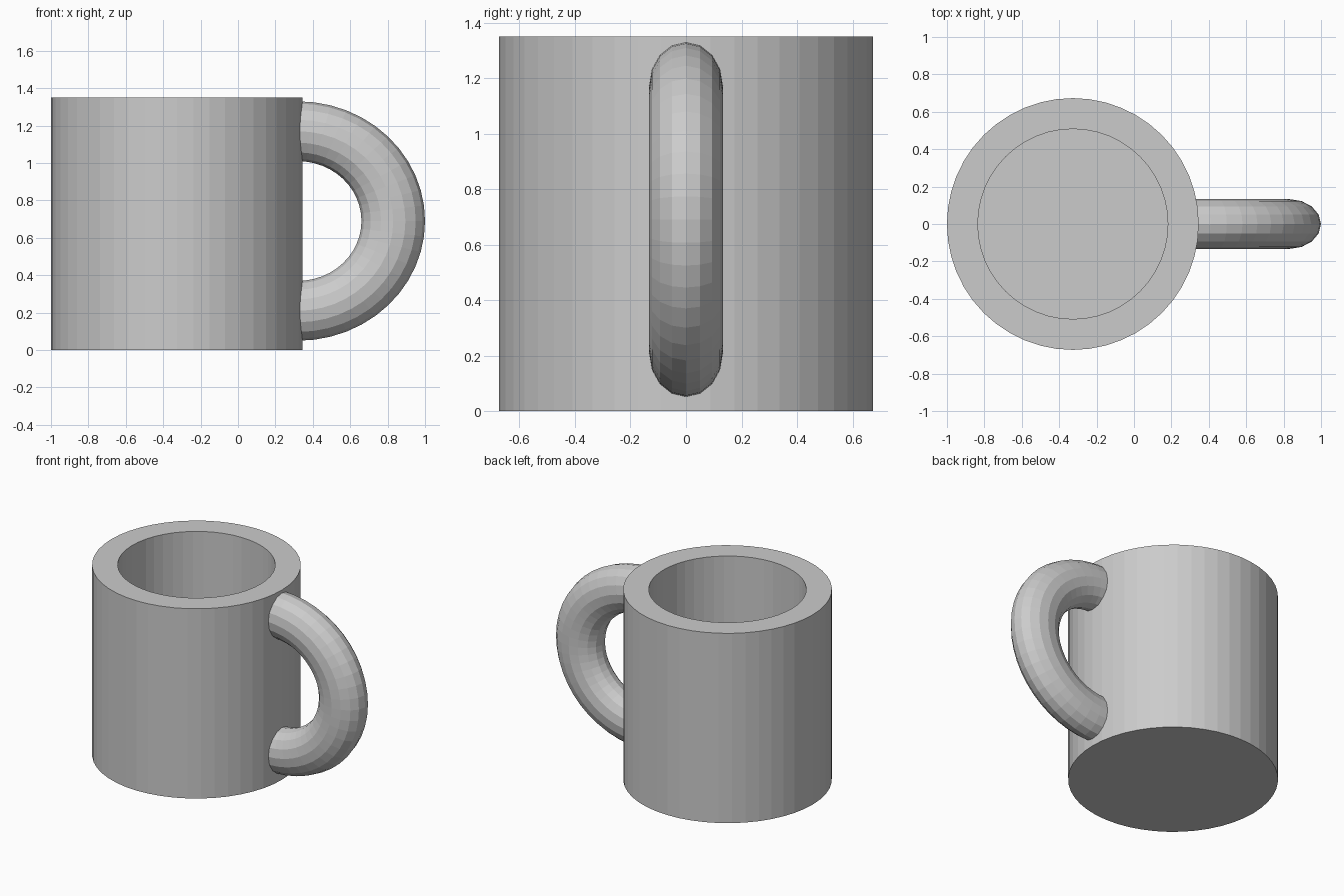
import bpy, bmesh, math

if "Cube" in bpy.data.objects:
    bpy.data.objects.remove(bpy.data.objects["Cube"])

grey = bpy.data.materials.new("light_grey")
grey.diffuse_color = (0.6, 0.6, 0.6, 1)
grey.use_nodes = True
grey.node_tree.nodes["Principled BSDF"].inputs["Base Color"].default_value = grey.diffuse_color

CX, SEG = -0.327, 48
R_OUT, R_IN, HEIGHT, FLOOR = 0.673, 0.508, 1.35, 0.17


def new_object(name, bm):
    bmesh.ops.recalc_face_normals(bm, faces=bm.faces)
    mesh = bpy.data.meshes.new(name)
    bm.to_mesh(mesh)
    bm.free()
    mesh.materials.append(grey)
    obj = bpy.data.objects.new(name, mesh)
    bpy.context.collection.objects.link(obj)
    return obj


def ring(bm, radius, z):
    angles = [2 * math.pi * i / SEG for i in range(SEG)]
    return [bm.verts.new((CX + radius * math.cos(a), radius * math.sin(a), z)) for a in angles]


def bridge(bm, a, b, closed=True):
    n = len(a)
    for i in range(n):
        bm.faces.new((a[i], a[(i + 1) % n], b[(i + 1) % n], b[i]))


# Cup: thick-walled vessel with a flat floor
bm = bmesh.new()
rings = [ring(bm, r, z) for r, z in
         [(R_OUT, 0), (R_OUT, HEIGHT), (R_IN, HEIGHT), (R_IN, FLOOR)]]
for a, b in zip(rings, rings[1:]):
    bridge(bm, a, b)
bm.faces.new(rings[0])
bm.faces.new(rings[-1])
cup = new_object("cup", bm)

# Handle: half ring with an oval section, ends buried in the wall
bm = bmesh.new()
MINOR = 16
sections = []
for i in range(-14, 15):
    t = 2 * math.pi * i / 48
    loop = []
    for j in range(MINOR):
        p = 2 * math.pi * j / MINOR
        d = 3 + math.cos(p)
        loop.append(bm.verts.new((0.32 + 0.17 * d * math.cos(t),
                                  0.133 * math.sin(p),
                                  0.69 + 0.16 * d * math.sin(t))))
    sections.append(loop)
for a, b in zip(sections, sections[1:]):
    bridge(bm, a, b)
bm.faces.new(sections[0])
bm.faces.new(sections[-1])
handle = new_object("handle", bm)

# Trim the handle to the outside of the cup
bm = bmesh.new()
low, high = ring(bm, R_OUT - 0.002, -0.1), ring(bm, R_OUT - 0.002, HEIGHT + 0.1)
bridge(bm, low, high)
bm.faces.new(low)
bm.faces.new(high)
cutter = new_object("handle_cutter", bm)
cutter.hide_render = True
cutter.hide_viewport = True
trim = handle.modifiers.new("trim", 'BOOLEAN')
trim.operation = 'DIFFERENCE'
trim.solver = 'EXACT'
trim.object = cutter
